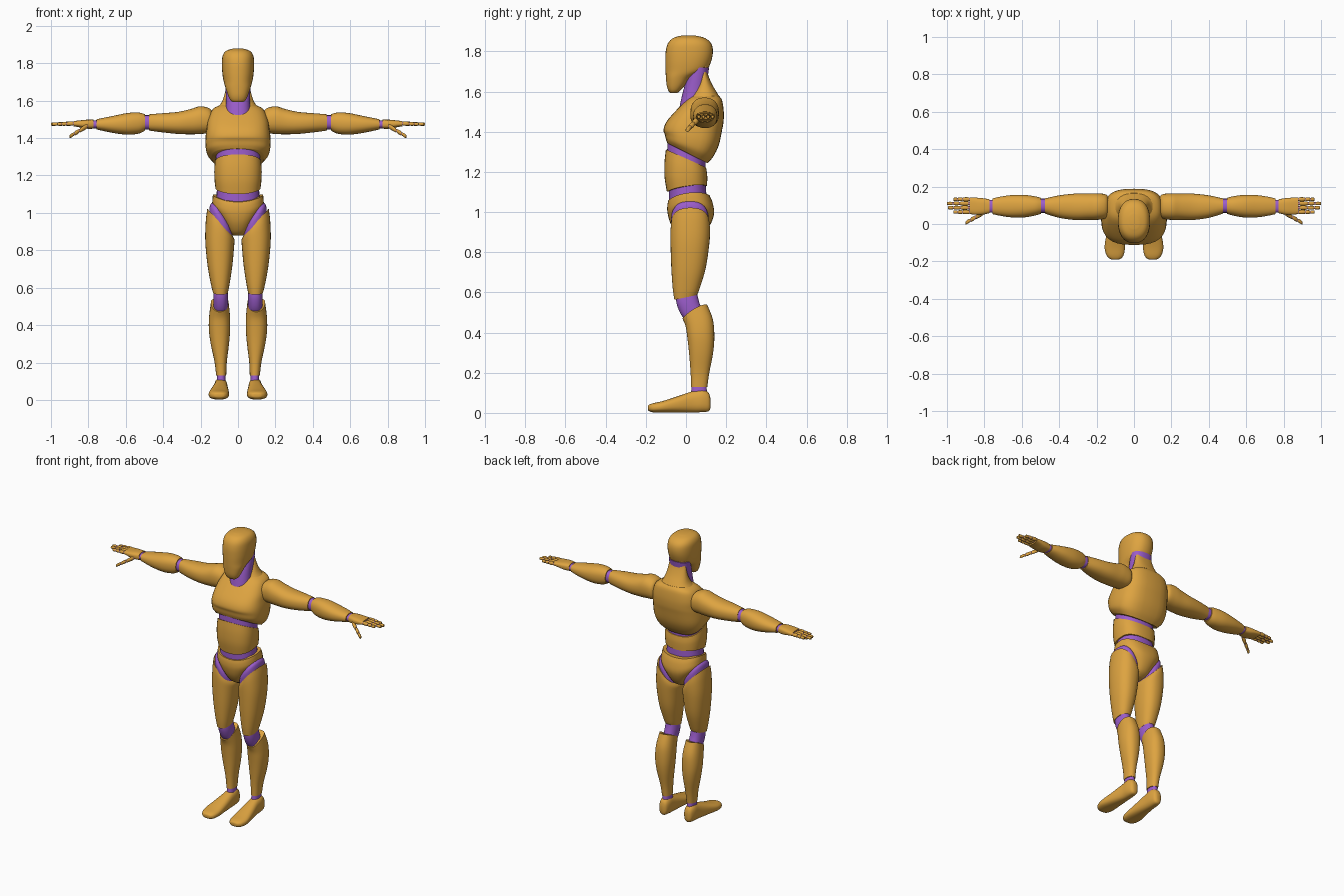
import bpy, bmesh, math


def material(name, rgb):
    m = bpy.data.materials.new(name)
    m.diffuse_color = (*rgb, 1)
    return m


OCHRE = material("ochre_shell", (0.73, 0.37, 0.052))
PURPLE = material("purple_joint", (0.33, 0.11, 0.6))


def resample(rows, steps):
    """Catmull-Rom interpolation between section rows."""
    rows = [tuple(r) + (0,) * (8 - len(r)) for r in rows]
    out = []
    for i in range(len(rows) - 1):
        p0, p1, p2, p3 = (rows[max(i - 1, 0)], rows[i], rows[i + 1],
                          rows[min(i + 2, len(rows) - 1)])
        for k in range(steps):
            t = k / steps
            out.append([b + 0.5 * t * (c - a + t * (2 * a - 5 * b + 4 * c - d
                        + t * (3 * (b - c) + d - a)))
                        for a, b, c, d in zip(p0, p1, p2, p3)])
    return out + [rows[-1]]


def loft(name, mat, rows, axis="z", power=2.3, sides=32, steps=4, mirror=False):
    """Rows: position, a0, a1, b0, b1, then tilt along a, tilt along b, saddle."""
    bm = bmesh.new()
    rings = []
    for t, a0, a1, b0, b1, ta, tb, sad in resample(rows, steps):
        ring = []
        for k in range(sides):
            ang = 2 * math.pi * k / sides
            c, s = math.cos(ang), math.sin(ang)
            u = math.copysign(abs(c) ** (2 / power), c)
            v = math.copysign(abs(s) ** (2 / power), s)
            a = (a0 + a1) / 2 + u * (a1 - a0) / 2
            b = (b0 + b1) / 2 + v * (b1 - b0) / 2
            w = t + ta * u + tb * v + sad * u * u
            co = {"z": (a, b, w), "x": (w, a, b), "y": (a, w, b)}[axis]
            ring.append(bm.verts.new(co))
        rings.append(ring)
    for r, q in zip(rings, rings[1:]):
        for k in range(sides):
            n = (k + 1) % sides
            bm.faces.new((r[k], r[n], q[n], q[k]))
    bm.faces.new(rings[0][::-1])
    bm.faces.new(rings[-1])
    bmesh.ops.recalc_face_normals(bm, faces=bm.faces)
    me = bpy.data.meshes.new(name)
    bm.to_mesh(me)
    bm.free()
    me.polygons.foreach_set("use_smooth", [True] * len(me.polygons))
    me.set_sharp_from_angle(angle=math.radians(42))
    me.materials.append(mat)
    ob = bpy.data.objects.new(name, me)
    bpy.context.collection.objects.link(ob)
    if mirror:
        ob.modifiers.new("mirror", "MIRROR").use_mirror_merge = False
    return ob


def sym(rows):
    """Expand (z, half_width, ...) rows to symmetric sections."""
    return [(r[0], -r[1], r[1]) + tuple(r[2:]) for r in rows]


# Head, neck and nape
loft("head", OCHRE, sym([
    (1.592, .028, -.078, -.045), (1.605, .042, -.088, -.028), (1.63, .054, -.096, -.005),
    (1.67, .067, -.10, .03), (1.705, .077, -.102, .10), (1.75, .084, -.103, .125),
    (1.80, .086, -.101, .134), (1.84, .082, -.09, .125), (1.866, .064, -.065, .095),
    (1.878, .028, -.025, .05)]))
loft("neck", PURPLE, sym([
    (1.51, .07, -.035, .10), (1.60, .064, -.015, .10), (1.72, .07, .02, .115)]))
loft("nape", OCHRE, sym([
    (1.735, .05, .06, .118), (1.70, .058, .07, .106), (1.64, .07, .057, .128),
    (1.59, .088, .03, .157), (1.55, .12, .01, .178), (1.50, .14, 0, .185)]))

# Torso
loft("chest", OCHRE, sym([
    (1.578, .09, .03, .165), (1.555, .135, 0, .18), (1.50, .16, -.055, .188),
    (1.45, .168, -.097, .187), (1.41, .173, -.112, .18, 0, 0),
    (1.36, .174, -.105, .164, 0, -.025), (1.32, .165, -.10, .137, 0, -.042),
    (1.293, .138, -.093, .108, 0, -.05)]), power=2.8)
loft("upper_waist", PURPLE, sym([
    (1.33, .118, -.09, .098, 0, -.045), (1.24, .12, -.095, .098, 0, -.045)]))
loft("abdomen", OCHRE, sym([
    (1.267, .124, -.10, .10, 0, -.045), (1.22, .127, -.107, .105, 0, -.03),
    (1.17, .125, -.107, .106, 0, -.005), (1.115, .12, -.095, .105, 0, .015, .015)]), power=2.5)
loft("lower_waist", PURPLE, sym([
    (1.15, .112, -.085, .098), (1.02, .118, -.085, .105)]))
loft("pelvis", OCHRE, sym([
    (1.07, .134, -.088, .118, 0, .012, .026), (1.04, .137, -.093, .132, 0, .008, .028),
    (.995, .134, -.092, .14, 0, 0, .035), (.945, .095, -.078, .125, 0, 0, .02),
    (.90, .055, -.05, .095), (.878, .028, -.02, .06)]), power=2.4)

# Legs
loft("hip", PURPLE, [
    (1.0, .045, .135, -.06, .10, .055), (.97, .03, .15, -.074, .112, .07),
    (.92, .03, .155, -.07, .11, .07)], mirror=True)
loft("thigh", OCHRE, [
    (.95, .03, .164, -.072, .115, .072), (.91, .02, .172, -.077, .12, .05),
    (.84, .02, .175, -.077, .116, .01), (.72, .03, .163, -.073, .098),
    (.62, .045, .145, -.066, .068), (.575, .054, .134, -.058, .055, 0, .012)], mirror=True)
loft("knee", PURPLE, [
    (.61, .06, .128, -.048, .052), (.55, .053, .132, -.048, .066),
    (.49, .055, .13, -.025, .09), (.45, .06, .125, .01, .10)], mirror=True)
loft("shin", OCHRE, [
    (.505, .05, .145, -.018, .105, 0, .035, .015), (.45, .043, .154, -.003, .134, 0, .015),
    (.38, .042, .156, .006, .141), (.30, .048, .146, .015, .135),
    (.20, .06, .125, .023, .116), (.13, .063, .117, .025, .106)], mirror=True)
loft("ankle", PURPLE, [
    (.15, .068, .112, .03, .10), (.10, .066, .114, .025, .105)], mirror=True)
loft("foot", OCHRE, [
    (.122, .08, .105, .025, .07), (.112, .065, .118, .008, .10),
    (.08, .057, .127, .004, .117), (.03, .055, .13, .002, .107),
    (-.05, .05, .146, .002, .08), (-.12, .048, .157, .002, .058),
    (-.165, .055, .148, .003, .048), (-.185, .07, .13, .01, .04),
    (-.19, .085, .115, .018, .033)], axis="y", power=2.5, mirror=True)

# Arms
loft("upper_arm", OCHRE, [
    (.135, .055, .135, 1.45, 1.53), (.15, .03, .158, 1.428, 1.557),
    (.20, .022, .164, 1.422, 1.57), (.25, .022, .163, 1.42, 1.556),
    (.32, .022, .162, 1.422, 1.54), (.40, .033, .153, 1.43, 1.533),
    (.475, .055, .137, 1.44, 1.527)], axis="x", mirror=True)
loft("elbow", PURPLE, [
    (.46, .06, .135, 1.446, 1.522), (.51, .06, .135, 1.446, 1.522)], axis="x", mirror=True)
loft("forearm", OCHRE, [
    (.498, .055, .14, 1.44, 1.528), (.53, .045, .148, 1.424, 1.536),
    (.59, .035, .156, 1.418, 1.534), (.66, .036, .154, 1.426, 1.52),
    (.72, .045, .145, 1.438, 1.508), (.757, .053, .136, 1.446, 1.50)], axis="x", mirror=True)
loft("wrist", PURPLE, [
    (.74, .06, .13, 1.45, 1.496), (.79, .062, .128, 1.452, 1.494)], axis="x", mirror=True)
loft("palm", OCHRE, [
    (.772, .058, .132, 1.45, 1.498), (.81, .05, .138, 1.45, 1.498),
    (.85, .05, .141, 1.458, 1.494), (.88, .054, .141, 1.463, 1.491)],
    axis="x", power=2.8, mirror=True)


# Fingers: tapering segments with joints between them
def digit(name, start, end, radius, cuts):
    def row(t, r):
        x, y, z = (p + (q - p) * t for p, q in zip(start, end))
        return (x, y - r, y + r, z - r, z + r)
    for i, (t0, t1) in enumerate(zip(cuts, cuts[1:])):
        r, g = radius * (1 - .1 * i), (t1 - t0) * .12
        loft(f"{name}_segment_{i + 1}", OCHRE,
             [row(t0 + g, r * .85), row((t0 + t1) / 2, r), row(t1 - g * .4, r * .85),
              row(t1, r * .55)],
             axis="x", sides=12, steps=2, mirror=True)
        loft(f"{name}_joint_{i + 1}", PURPLE,
             [row(t0 - g, r * .72), row(t0 + 2 * g, r * .72)],
             axis="x", sides=10, steps=1, mirror=True)


for label, y, tip in (("index", .064, .965), ("middle", .087, .995),
                      ("ring", .110, 1.0), ("little", .132, .965)):
    digit(label + "_finger", (.878, y, 1.478), (tip, y, 1.474), .0115, (0, .42, .72, 1))
digit("thumb", (.80, .063, 1.468), (.90, .006, 1.408), .0135, (0, .45, .75, 1))
